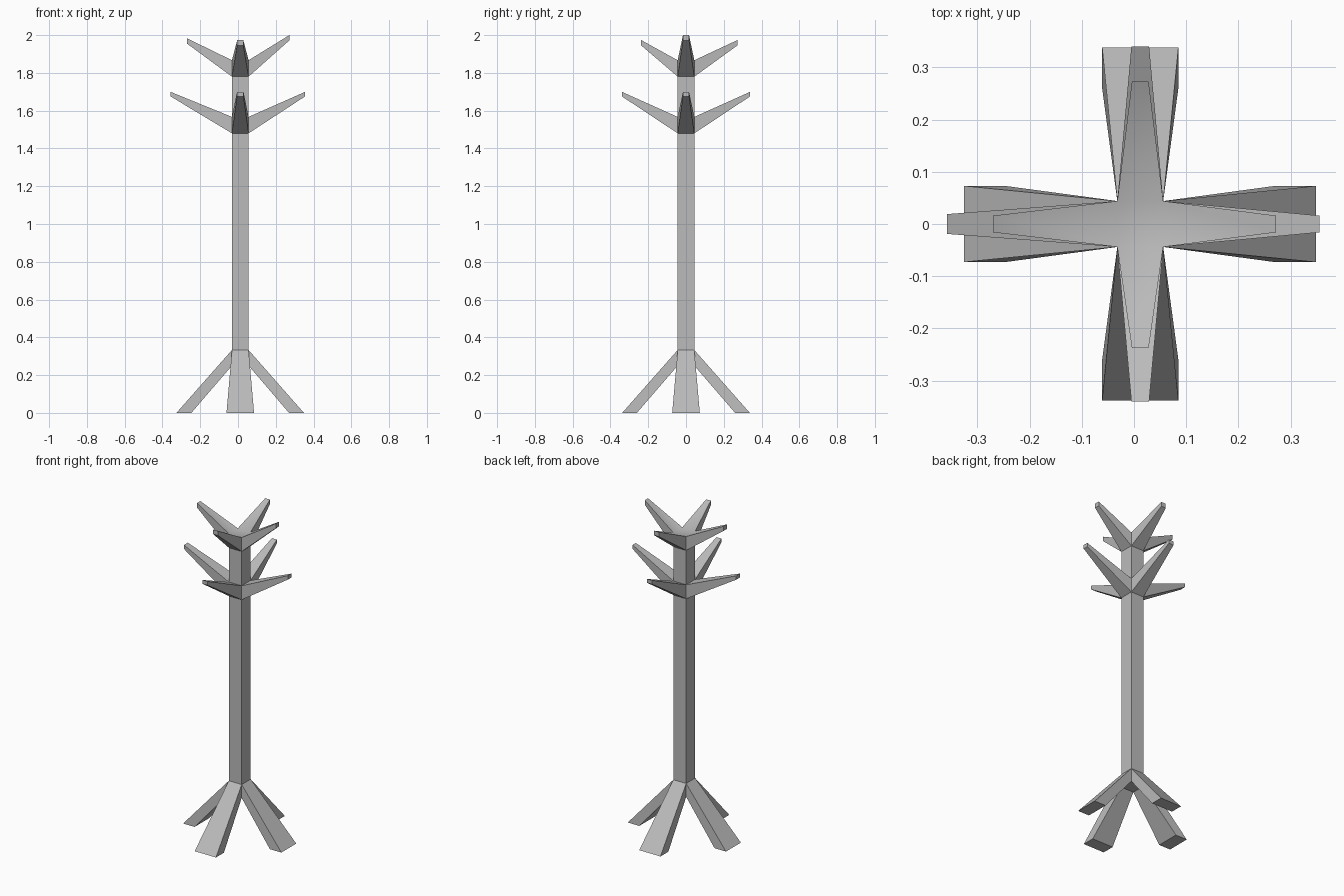
import bpy
import bmesh
from math import radians
from mathutils import Vector

cube = bpy.data.objects.get("Cube")
if cube:
    bpy.data.objects.remove(cube, do_unlink=True)

grey = bpy.data.materials.new("grey")
grey.use_nodes = True
COLOUR = (0.5, 0.5, 0.5, 1)
grey.diffuse_color = COLOUR
grey.node_tree.nodes["Principled BSDF"].inputs["Base Color"].default_value = COLOUR

AXIS = Vector((0.012, 0, 0))   # centre line of the post
HALF = 0.044                   # half the post thickness
UP = Vector((0, 0, 1))
RIGHT, BACK, LEFT, FRONT = (Vector(d) for d in ((1, 0, 0), (0, 1, 0), (-1, 0, 0), (0, -1, 0)))
SIDES = (RIGHT, BACK, LEFT, FRONT)

# Each limb end: reach from the origin and height for its lower and upper edge, half width
legs = [(inner, 0, outer, 0, 0.073) for inner, outer in
        ((0.27, 0.349), (0.26, 0.338), (0.247, 0.326), (0.26, 0.338))]
lower_hooks = [(reach, 1.676, reach, 1.70, width) for reach, width in
               ((0.356, 0.016), (0.34, 0.017), (0.358, 0.019), (0.34, 0.017))]
upper_hooks = [(reach, top - 0.028, reach, top, 0.016) for reach, top in
               ((0.272, 2.0), (0.273, 1.974), (0.27, 1.983), (0.238, 1.974))]

# Post sections from the bottom up, with the limbs that grow from each
sections = [(0.25, legs), (0.333, None), (1.48, lower_hooks),
            (1.567, None), (1.78, upper_hooks), (1.867, None)]

bm = bmesh.new()


def post_ring(z):
    corners = [(1, -1), (1, 1), (-1, 1), (-1, -1)]
    return [bm.verts.new(AXIS + Vector((x * HALF, y * HALF, z))) for x, y in corners]


def add_limb(root, out, end):
    """Grow a tapered limb from four root corners to a flat end."""
    low_reach, low_z, high_reach, high_z, width = end
    across = UP.cross(out)
    centre = AXIS - out * AXIS.dot(out)     # reach is measured from the origin
    tip = [bm.verts.new(centre + out * reach + across * side * width + UP * z)
           for reach, z, side in ((low_reach, low_z, -1), (low_reach, low_z, 1),
                                  (high_reach, high_z, 1), (high_reach, high_z, -1))]
    for i in range(4):
        j = (i + 1) % 4
        bm.faces.new((root[i], root[j], tip[j], tip[i]))
    bm.faces.new(tip)


# Post, with legs and hooks growing out of its sides
rings = [post_ring(z) for z, limbs in sections]
for k, (low, high) in enumerate(zip(rings, rings[1:])):
    limbs = sections[k][1]
    for i, out in enumerate(SIDES):
        j = (i + 1) % 4
        root = (low[i], low[j], high[j], high[i])
        if limbs:
            add_limb(root, out, limbs[i])
        else:
            bm.faces.new(root)
bm.faces.new(rings[0][::-1])
bm.faces.new(rings[-1])
bmesh.ops.recalc_face_normals(bm, faces=bm.faces)

mesh = bpy.data.meshes.new("coat_stand")
bm.to_mesh(mesh)
bm.free()
mesh.materials.append(grey)
stand = bpy.data.objects.new("coat_stand", mesh)
bpy.context.collection.objects.link(stand)

# Soft shading only where the upper hooks flow into the post top
bpy.ops.object.select_all(action="DESELECT")
stand.select_set(True)
bpy.context.view_layer.objects.active = stand
bpy.ops.object.shade_smooth_by_angle(angle=radians(35))
